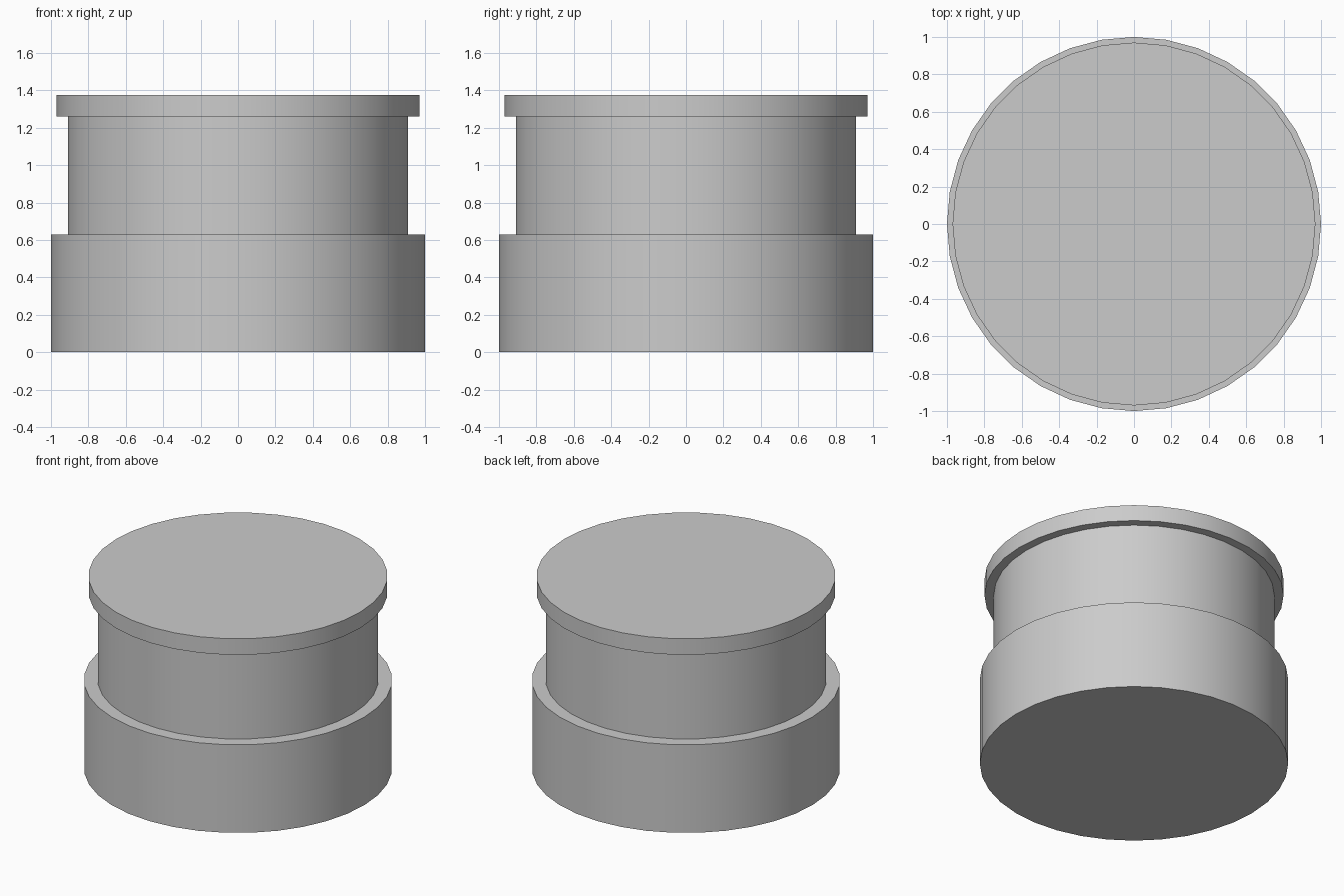
import bpy
import math

cube = bpy.data.objects.get("Cube")
if cube:
    bpy.data.objects.remove(cube, do_unlink=True)

SIDES = 36

# One plain grey for every part
grey = bpy.data.materials.new("light_grey")
grey.use_nodes = True
colour = (0.6, 0.6, 0.6, 1.0)
grey.diffuse_color = colour
grey.node_tree.nodes["Principled BSDF"].inputs["Base Color"].default_value = colour


def drum(name, radius, bottom, top):
    """Upright smooth-sided cylinder between two heights, with a corner on each axis."""
    bpy.ops.mesh.primitive_cylinder_add(
        vertices=SIDES, radius=radius, depth=top - bottom,
        location=(0, 0, (bottom + top) / 2))
    part = bpy.context.object
    part.name = name
    part.data.materials.append(grey)
    bpy.ops.object.shade_smooth_by_angle(angle=math.radians(30))
    return part


# Wide base, narrower neck, overhanging lid
drum("base", 1.0, 0.0, 0.63)
drum("neck", 0.91, 0.63, 1.26)
drum("lid", 0.97, 1.26, 1.375)
